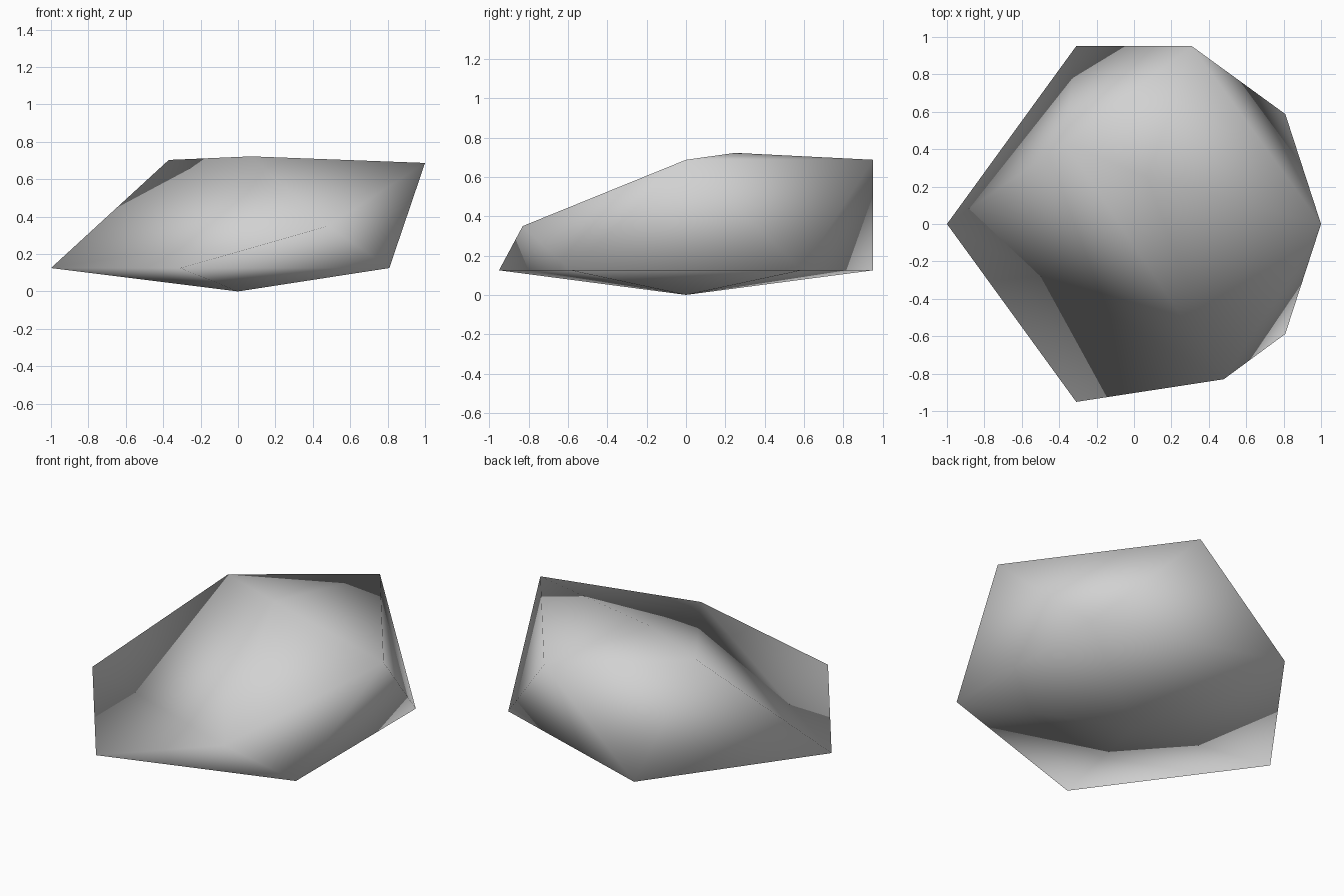
import bpy, bmesh
from mathutils import Vector

cube = bpy.data.objects.get("Cube")
if cube:
    bpy.data.objects.remove(cube, do_unlink=True)

# Twenty-sided ball: base tip, two five-sided rings and a crown
bm = bmesh.new()
bmesh.ops.create_icosphere(bm, subdivisions=1, radius=1.118)


def corner(x, y, z):
    """Find the corner lying in the given direction."""
    aim = Vector((x, y, z))
    return max(bm.verts, key=lambda v: v.co.dot(aim.normalized()))


base, crown = corner(0, 0, -1), corner(0, 0, 1)
back_right = corner(-0.72, 0.53, 0.45)
front_right = corner(-0.72, -0.53, 0.45)
front_left = corner(0.28, -0.85, 0.45)

# Flatten the rings
for v in bm.verts:
    v.co.z = 0.125 if v.co.z < 0 else 0.687

# Chip the stone: shallow base, shifted crown, corners pushed inward
base.co = (0, 0, 0)
crown.co = (0.07, 0.25, 0.722)
back_right.co = (-0.37, 0.432, 0.703)

# The two front corners are worn into one low corner
bmesh.ops.pointmerge(bm, verts=[front_left, front_right],
                     merge_co=Vector((0.48, -0.83, 0.35)))

bmesh.ops.recalc_face_normals(bm, faces=bm.faces[:])
for face in bm.faces:
    face.smooth = True
mesh = bpy.data.meshes.new("rock")
bm.to_mesh(mesh)
bm.free()

rock = bpy.data.objects.new("rock", mesh)
bpy.context.collection.objects.link(rock)

# Plain stone colour
stone = bpy.data.materials.new("stone_grey")
stone.use_nodes = True
colour = (0.64, 0.64, 0.64, 1)
stone.diffuse_color = colour
for node in stone.node_tree.nodes:
    if node.type == "BSDF_PRINCIPLED":
        node.inputs["Base Color"].default_value = colour
mesh.materials.append(stone)
